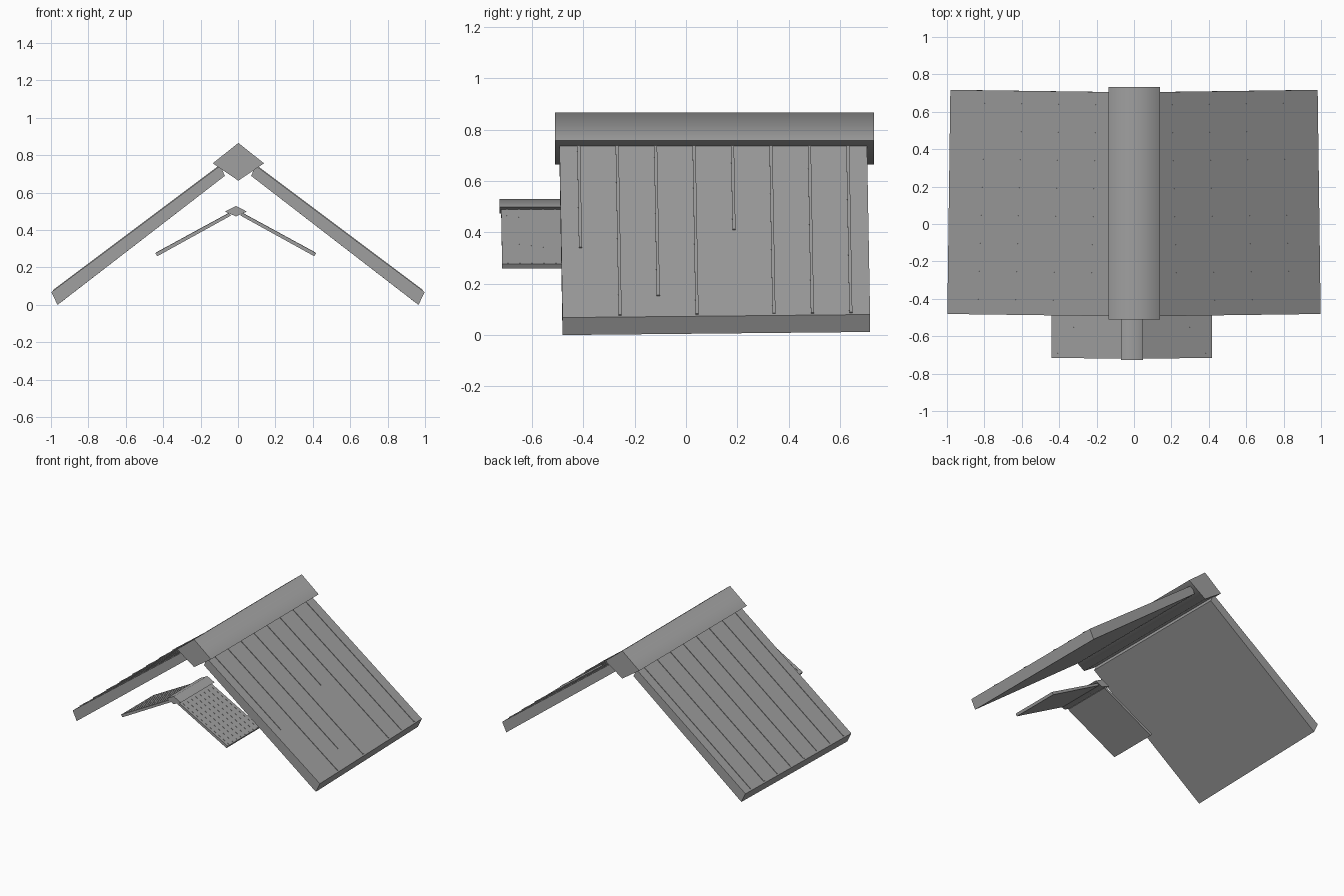
import bpy
import math
from mathutils import Vector

if "Cube" in bpy.data.objects:
    bpy.data.objects.remove(bpy.data.objects["Cube"])

GREY = (0.35, 0.35, 0.35, 1)
mat = bpy.data.materials.new("weathered grey")
mat.use_nodes = True
mat.diffuse_color = GREY
mat.node_tree.nodes["Principled BSDF"].inputs["Base Color"].default_value = GREY


def add_solid(name, front, back, smooth=None):
    """Closed solid between two matching outlines of (x, y, z) corners."""
    n = len(front)
    faces = [tuple(range(n)), tuple(reversed(range(n, 2 * n)))]
    faces += [(i, i + n, (i + 1) % n + n, (i + 1) % n) for i in range(n)]
    mesh = bpy.data.meshes.new(name)
    mesh.from_pydata(front + back, [], faces)
    mesh.materials.append(mat)
    obj = bpy.data.objects.new(name, mesh)
    bpy.context.collection.objects.link(obj)
    # Consistent outward normals
    bpy.ops.object.select_all(action='DESELECT')
    bpy.context.view_layer.objects.active = obj
    obj.select_set(True)
    bpy.ops.object.mode_set(mode='EDIT')
    bpy.ops.mesh.select_all(action='SELECT')
    bpy.ops.mesh.normals_make_consistent(inside=False)
    bpy.ops.object.mode_set(mode='OBJECT')
    if smooth:
        bpy.ops.object.shade_smooth_by_angle(angle=math.radians(smooth))
    return obj


def add_batten(name, eave, ridge, side, width, lift):
    """Thin strip lying on a slope, from its lower to its upper end."""
    up = (ridge - eave).normalized()
    out = Vector((-up.z * side, 0, up.x * side))
    out = out if out.z > 0 else -out
    wide = Vector((0, width / 2, 0))

    def outline(p):
        return [tuple(p + s * wide + h * out)
                for s, h in ((-1, -lift), (1, -lift), (1, lift), (-1, lift))]
    add_solid(name, outline(eave), outline(ridge))


def add_slope(name, side, cx, eave_top, eave_low, ridge_top, ridge_low,
              y0, y1, taper, skew, count, lift, width, lengths):
    """One sloping slab with its row of battens."""
    def place(p, y, shift=0.0, slide=0.0):
        return (cx + side * (p[0] - shift), y + slide, p[1] + shift * 0.75)

    def outline(y, shift):
        return [place(eave_low, y, shift, skew), place(eave_top, y, shift, skew),
                place(ridge_top, y, 0, -skew), place(ridge_low, y, 0, -skew)]
    add_solid(name + "_slab", outline(y0, 0), outline(y1, taper))
    for i in range(count):
        t = (i + 0.5) / count
        y = y0 + (y1 - y0) * t
        eave = Vector(place(eave_top, y, taper * t, skew))
        ridge = Vector(place(ridge_top, y, 0, -skew))
        lower = ridge.lerp(eave, lengths[i % len(lengths)])
        add_batten(f"{name}_batten_{i + 1}", lower, ridge, side, width, lift)


def add_ridge(name, cx, half, low, mid, top, y0, y1):
    """Diamond-section ridge beam."""
    section = [(cx, low), (cx + half, mid), (cx, top), (cx - half, mid)]
    add_solid(name, [(x, y0, z) for x, z in section],
              [(x, y1, z) for x, z in section], smooth=80)


# Some battens on the left slope sink into the slab part way down
full = [0.99]
broken = [0.6, 0.99, 0.88, 0.99, 0.5, 0.99, 0.99, 0.99]

for side, word in ((1, "left"), (-1, "right")):
    # Large main roof
    add_slope(f"main_{word}", side, 0, (0.998, 0.068), (0.965, 0.0),
              (0.095, 0.745), (0.07, 0.69), -0.487, 0.711, 0.016, 0.006,
              8, 0.004, 0.012, broken if side > 0 else full)
    # Small porch roof below the front edge
    add_slope(f"porch_{word}", side, -0.012, (0.43, 0.277), (0.42, 0.26),
              (0.035, 0.492), (0.025, 0.478), -0.718, -0.345, 0.0, 0.002,
              8, 0.0012, 0.004, full)

add_ridge("main_ridge_beam", 0.002, 0.137, 0.664, 0.757, 0.866, -0.51, 0.732)
add_ridge("porch_ridge_beam", -0.011, 0.058, 0.473, 0.499, 0.529, -0.727, -0.338)
